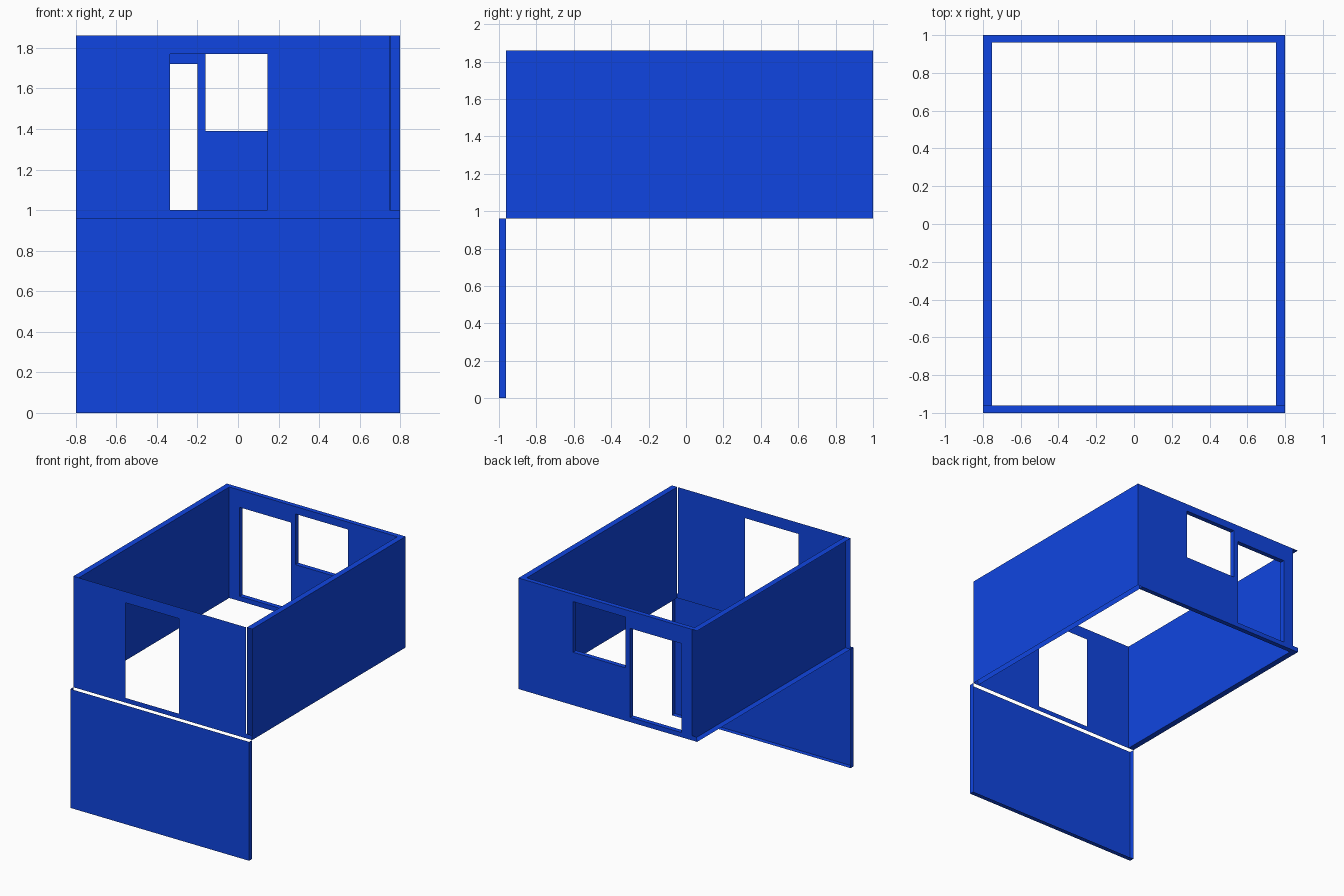
import bpy, bmesh

if "Cube" in bpy.data.objects:
    bpy.data.objects.remove(bpy.data.objects["Cube"])

blue = bpy.data.materials.new("blue")
blue.diffuse_color = (0.005, 0.06, 0.75, 1)
blue.use_nodes = True
blue.node_tree.nodes["Principled BSDF"].inputs["Base Color"].default_value = blue.diffuse_color

# Main dimensions: outer shell, inner shell, floor, sill and top levels
X, XI = 0.80, 0.752
YF, YI, YB = -0.962, 0.962, 1.0
Z0, SILL, Z1 = 0.962, 1.0, 1.86


def add_sheet(bm, axis, at, u, v, sign, holes=()):
    """Flat sheet across an axis, facing +/- that axis; holes are (u0, u1, v0, v1)."""
    us = sorted({*u, *(h[0] for h in holes), *(h[1] for h in holes)})
    vs = sorted({*v, *(h[2] for h in holes), *(h[3] for h in holes)})

    def place(a, b):
        return {'x': (at, a, b), 'y': (a, at, b), 'z': (a, b, at)}[axis]

    for u0, u1 in zip(us, us[1:]):
        for v0, v1 in zip(vs, vs[1:]):
            cu, cv = (u0 + u1) / 2, (v0 + v1) / 2
            if any(h[0] < cu < h[1] and h[2] < cv < h[3] for h in holes):
                continue
            f = bm.faces.new([bm.verts.new(place(a, b)) for a, b in
                              ((u0, v0), (u1, v0), (u1, v1), (u0, v1))])
            f.normal_update()
            if f.normal['xyz'.index(axis)] * sign < 0:
                f.normal_flip()


def part(name, sheets):
    bm = bmesh.new()
    for s in sheets:
        add_sheet(bm, *s)
    bmesh.ops.remove_doubles(bm, verts=bm.verts, dist=0.0005)
    mesh = bpy.data.meshes.new(name)
    bm.to_mesh(mesh)
    bm.free()
    mesh.materials.append(blue)
    ob = bpy.data.objects.new(name, mesh)
    bpy.context.collection.objects.link(ob)


def reveal(hole):
    """Four inner sides of an opening through the back wall."""
    x0, x1, z0, z1 = hole
    ys = (YI, YB)
    return [('x', x0, ys, (z0, z1), 1), ('x', x1, ys, (z0, z1), -1),
            ('z', z0, (x0, x1), ys, 1), ('z', z1, (x0, x1), ys, -1)]


# Lower front panel: open at its top and back
part("lower_front_panel", [
    ('y', -1.0, (-X, X), (0, Z0), -1),
    ('z', 0, (-X, X), (-1.0, YF), -1),
    ('x', -X, (-1.0, YF), (0, Z0), -1),
    ('x', X, (-1.0, YF), (0, Z0), 1)])

# Front wall: single sheet with a doorway and an open end slot
part("front_wall", [
    ('y', YF, (-X, X), (Z0, Z1), -1,
     [(-0.335, 0.145, SILL, 1.77), (0.747, X, SILL, Z1)])])

# Back wall: thick, with door and window, open slot at its left end
door = (-0.66, -0.20, SILL, 1.72)
window = (-0.16, 0.31, 1.39, 1.80)
part("back_wall", [
    ('y', YB, (-X, X), (Z0, Z1), 1, [door, window, (-X, -XI, SILL, Z1)]),
    ('y', YI, (-XI, XI), (Z0, Z1), -1, [door, window]),
    ('z', Z1, (-XI, XI), (YI, YB), 1),
    ('z', Z0, (-XI, XI), (YI, YB), -1)] + reveal(door) + reveal(window))

# Left wall: inner face with top and bottom ledges, no outer face
part("left_wall", [
    ('x', -XI, (YF, YB), (Z0, Z1), 1),
    ('z', Z1, (-X, -XI), (YF, YB), 1),
    ('z', Z0, (-X, -XI), (YF, YB), -1)])

# Right wall: outer and inner faces with a top rim, open below
part("right_wall", [
    ('x', X, (YF, YB), (Z0, Z1), 1),
    ('x', XI, (YF, YI), (Z0, Z1), -1),
    ('z', Z1, (XI, X), (YF, YB), 1)])
